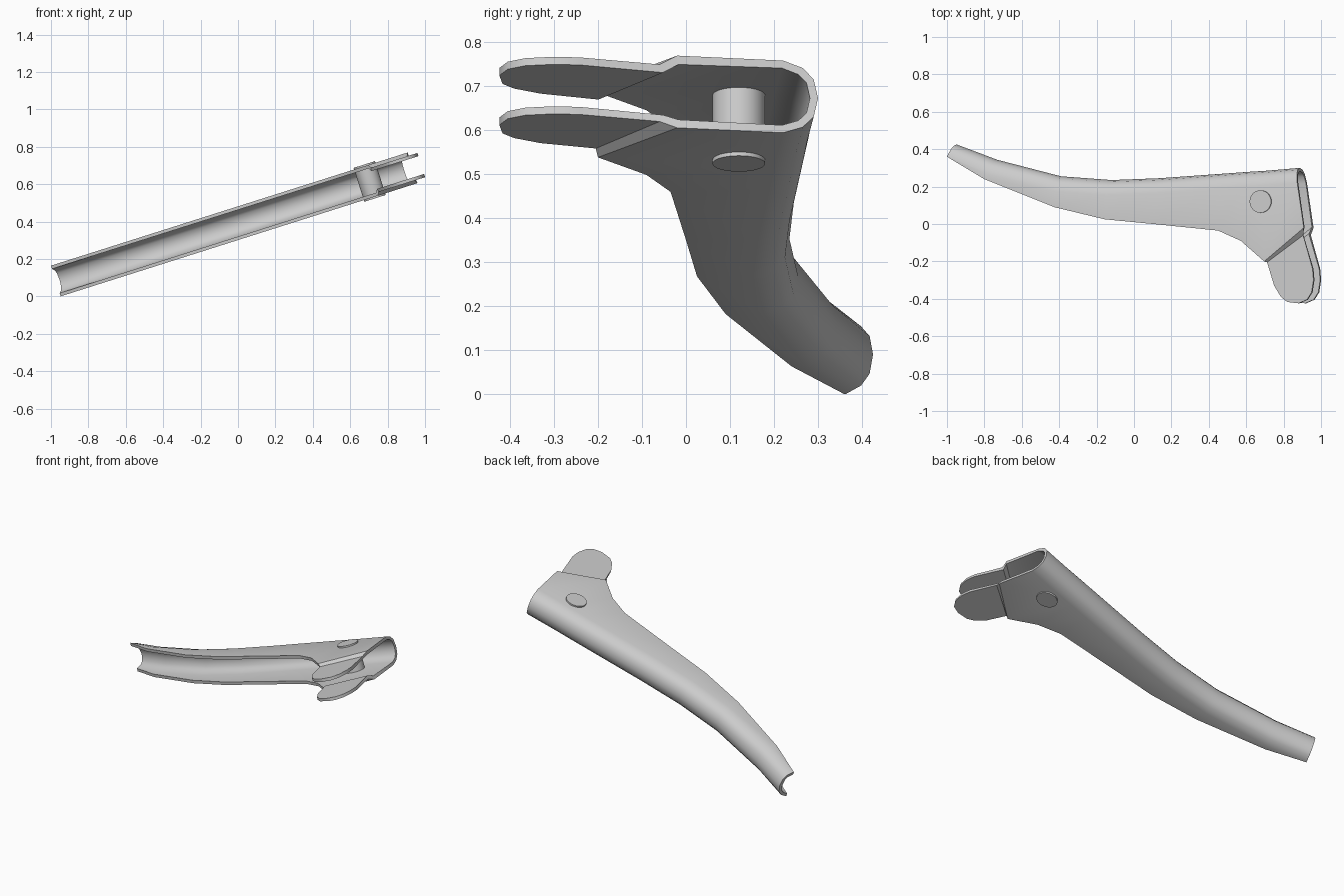
import bpy, bmesh, math
from mathutils import Vector

if "Cube" in bpy.data.objects:
    bpy.data.objects.remove(bpy.data.objects["Cube"])

TILT = math.radians(17.6)
S, C, T = math.sin(TILT), math.cos(TILT), math.tan(TILT)
HALF = 0.086       # half width of the channel
WALL = 0.018       # sheet thickness
TAB = HALF - WALL  # tabs are stepped inward by one wall


def place(x, y, w):
    """Point on the tilted lever: x, y on its mid plane, w across it."""
    return Vector((x - w * S, y, 0.082 + (x + 0.975) * T + w * C))


def finish(obj, angle=35):
    bpy.ops.object.select_all(action='DESELECT')
    obj.select_set(True)
    bpy.context.view_layer.objects.active = obj
    for m in list(obj.modifiers):
        bpy.ops.object.modifier_apply(modifier=m.name)
    bpy.ops.object.shade_smooth_by_angle(angle=math.radians(angle))


# Stations along the lever: open front edge (x, y) and rounded back (x, y)
stations = [
    ((-0.974, 0.36), (-0.948, 0.425)),
    ((-0.775, 0.24), (-0.73, 0.343)),
    ((-0.40, 0.09), (-0.39, 0.255)),
    ((-0.13, 0.025), (-0.12, 0.235)),
    ((0.13, 0.0), (0.14, 0.245)),
    ((0.475, -0.035), (0.49, 0.27)),
    ((0.597, -0.09), (0.60, 0.278)),
    ((0.722, -0.20), (0.71, 0.285)),
    ((0.934, -0.02), (0.887, 0.30)),
]
# Rounded back: (fraction of depth, fraction of half width)
arc = [(0, 1), (0.56, 0.82), (0.875, 0.52), (1, 0), (0.875, -0.52), (0.56, -0.82), (0, -1)]
# Tab outline from the fold's lower end round to its upper end
tab = [(0.732, -0.205), (0.77, -0.33), (0.806, -0.39), (0.84, -0.417), (0.90, -0.424),
       (0.945, -0.405), (0.97, -0.365), (0.98, -0.30), (0.975, -0.24), (0.925, -0.06)]

# Channel body: U sections bridged along the length
bm = bmesh.new()
rows = []
for f, b in stations:
    f, b = Vector(f), Vector(b)
    d = min(0.08, 0.95 * (f - b).length)
    sh = b + (f - b).normalized() * d
    pts = [(f, 1)] + [(sh.lerp(b, t), k) for t, k in arc] + [(f, -1)]
    rows.append([bm.verts.new(place(p.x, p.y, k * HALF)) for p, k in pts])
for r0, r1 in zip(rows, rows[1:]):
    for i in range(len(r0) - 1):
        bm.faces.new((r0[i], r1[i], r1[i + 1], r0[i + 1]))

# Fork tabs: a ramp at the fold, then a flat rounded tab
for side, idx in ((1, 0), (-1, -1)):
    vs = [bm.verts.new(place(x, y, side * TAB)) for x, y in tab]
    bm.faces.new((rows[-2][idx], vs[0], vs[-1], rows[-1][idx]))
    bm.faces.new(vs)

# Point every normal outward so the sheet thickens inward
bmesh.ops.recalc_face_normals(bm, faces=bm.faces)
bm.faces.ensure_lookup_table()
if bm.faces[0].normal.z < 0:
    bmesh.ops.reverse_faces(bm, faces=bm.faces)
mesh = bpy.data.meshes.new("lever_channel")
bm.to_mesh(mesh)
bm.free()
lever = bpy.data.objects.new("lever_channel", mesh)
bpy.context.collection.objects.link(lever)
solid = lever.modifiers.new("wall", 'SOLIDIFY')
solid.thickness = WALL
solid.offset = -1
solid.use_even_offset = True
finish(lever)

# Pivot pin through both walls
bpy.ops.mesh.primitive_cylinder_add(vertices=32, radius=0.06, depth=0.19,
                                    location=place(0.704, 0.12, 0), rotation=(0, -TILT, 0))
pin = bpy.context.object
pin.name = "pivot_pin"
finish(pin)
